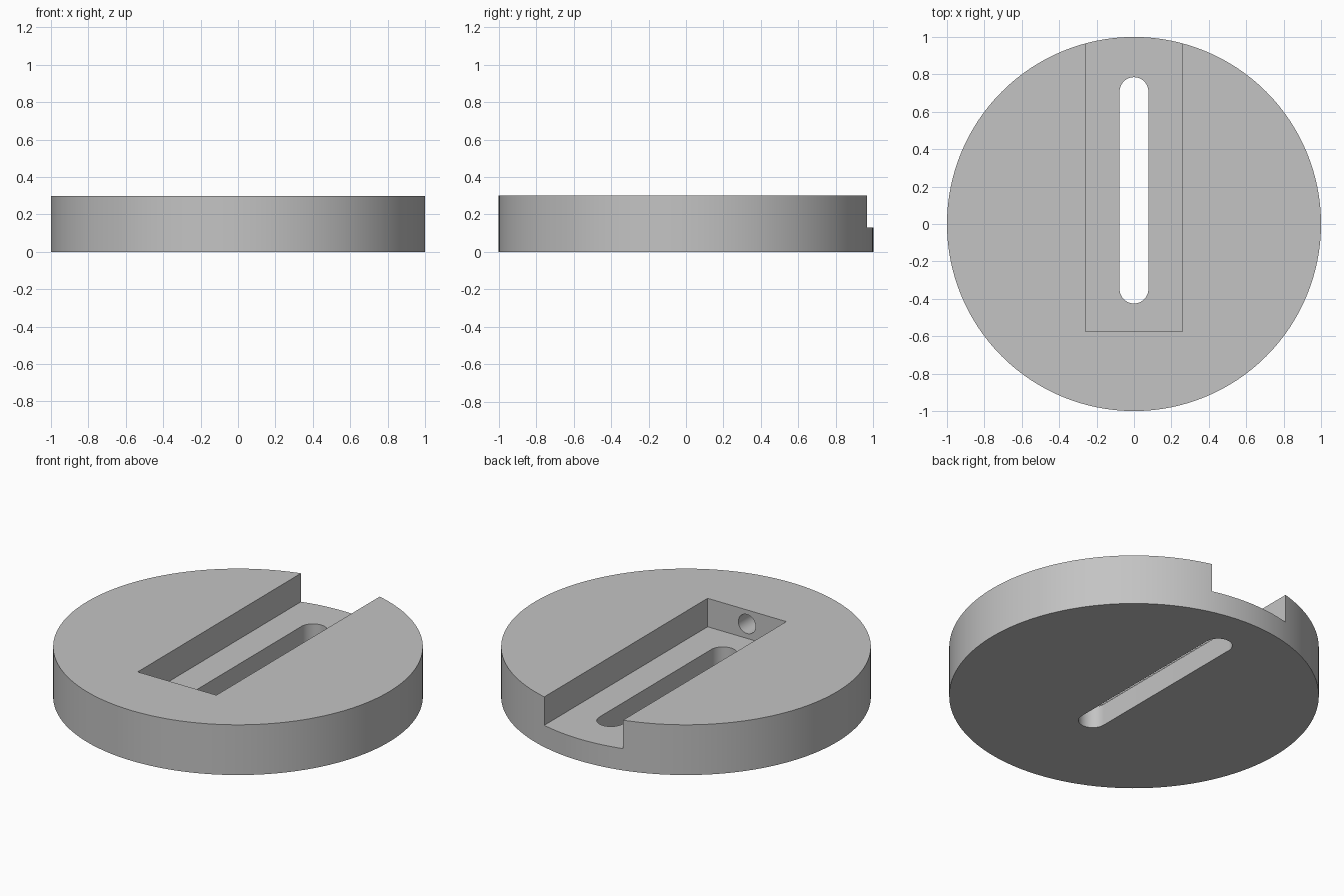
import bpy
import bmesh
from math import pi, sin, cos, radians
from mathutils import Matrix

default = bpy.data.objects.get("Cube")
if default:
    bpy.data.objects.remove(default, do_unlink=True)

RADIUS, HEIGHT = 1.0, 0.3
FLOOR_Z = 0.13                      # floor of the open channel
CHANNEL_HALF, CHANNEL_END = 0.26, -0.575
SLOT_R, SLOT_FRONT, SLOT_BACK = 0.077, -0.425, 0.785
HOLE_R, HOLE_Z, HOLE_DEPTH = 0.057, 0.216, 0.2


def arc(cx, cy, r, start, sweep, steps):
    return [(cx + r * cos(start + sweep * i / steps),
             cy + r * sin(start + sweep * i / steps)) for i in range(steps + 1)]


def prism(name, outline, z0, z1):
    """Extrude a closed xy outline from z0 to z1."""
    bm = bmesh.new()
    base = bm.faces.new([bm.verts.new((x, y, z0)) for x, y in outline])
    top = bmesh.ops.extrude_face_region(bm, geom=[base])["geom"]
    verts = [v for v in top if isinstance(v, bmesh.types.BMVert)]
    bmesh.ops.translate(bm, verts=verts, vec=(0, 0, z1 - z0))
    bmesh.ops.recalc_face_normals(bm, faces=bm.faces)
    mesh = bpy.data.meshes.new(name)
    bm.to_mesh(mesh)
    bm.free()
    obj = bpy.data.objects.new(name, mesh)
    bpy.context.collection.objects.link(obj)
    return obj


# Round base plate
plate = prism("slotted_disc", arc(0, 0, RADIUS, 0, 2 * pi, 128)[:-1], 0, HEIGHT)

# Channel running out through the back edge
w = CHANNEL_HALF
channel = prism("channel_cutter",
                [(-w, CHANNEL_END), (w, CHANNEL_END), (w, 1.2), (-w, 1.2)],
                FLOOR_Z, HEIGHT + 0.2)

# Round-ended slot through the channel floor
slot = prism("slot_cutter",
             arc(0, SLOT_BACK - SLOT_R, SLOT_R, 0, pi, 24)
             + arc(0, SLOT_FRONT + SLOT_R, SLOT_R, pi, pi, 24),
             -0.2, HEIGHT + 0.2)

# Blind hole in the end wall of the channel
hole = prism("hole_cutter", arc(0, 0, HOLE_R, 0, 2 * pi, 32)[:-1], -0.1, HOLE_DEPTH)
hole.data.transform(Matrix.Translation((0, CHANNEL_END, HOLE_Z))
                    @ Matrix.Rotation(pi / 2, 4, "X"))

# Cut the plate and drop the cutters
bpy.ops.object.select_all(action="DESELECT")
bpy.context.view_layer.objects.active = plate
plate.select_set(True)
for cutter in (channel, slot, hole):
    cutter.hide_render = True
    mod = plate.modifiers.new(cutter.name, "BOOLEAN")
    mod.operation, mod.solver, mod.object = "DIFFERENCE", "EXACT", cutter
    bpy.ops.object.modifier_apply(modifier=mod.name)
    bpy.data.objects.remove(cutter, do_unlink=True)

# Plain grey material
grey = bpy.data.materials.new("light_grey")
grey.use_nodes = True
colour = (0.55, 0.55, 0.55, 1)
grey.diffuse_color = colour
grey.node_tree.nodes["Principled BSDF"].inputs["Base Color"].default_value = colour
plate.data.materials.clear()
plate.data.materials.append(grey)

bpy.ops.object.shade_smooth_by_angle(angle=radians(30))
